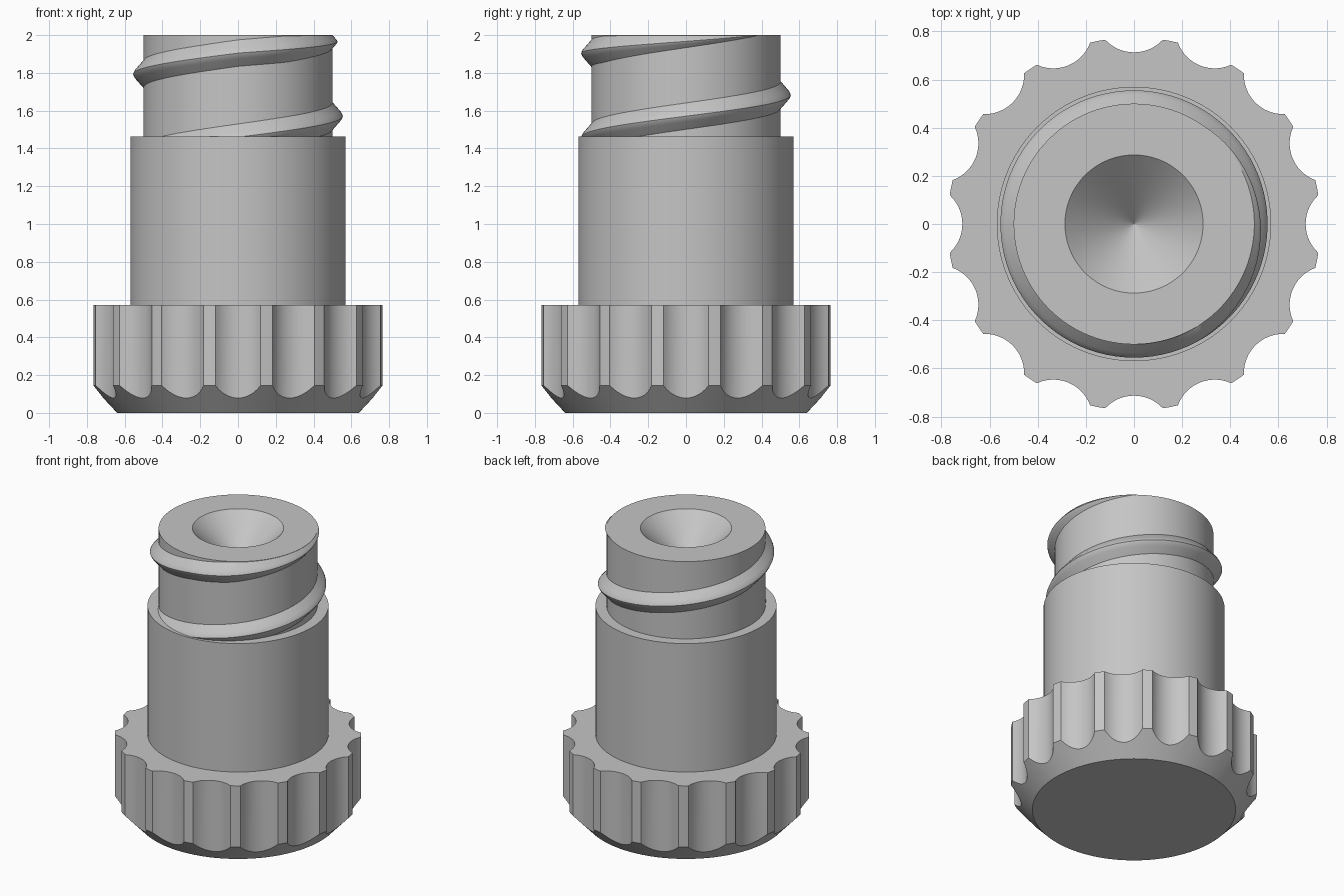
import bpy, bmesh, math

if "Cube" in bpy.data.objects:
    bpy.data.objects.remove(bpy.data.objects["Cube"])

grey = bpy.data.materials.new("plain_grey")
grey.diffuse_color = (0.56, 0.56, 0.56, 1)
grey.use_nodes = True
grey.node_tree.nodes["Principled BSDF"].inputs["Base Color"].default_value = grey.diffuse_color


def skin(name, rings, closed_rows=True, caps=True):
    """Join successive rings of points with quads, cap the ends and shade."""
    bm = bmesh.new()
    rows = [[bm.verts.new(p) for p in ring] for ring in rings]
    n = len(rows[0])
    for a, b in zip(rows, rows[1:]):
        for i in range(n if closed_rows else n - 1):
            j = (i + 1) % n
            bm.faces.new((a[i], a[j], b[j], b[i]))
    if caps:
        bm.faces.new(rows[0][::-1])
        bm.faces.new(rows[-1])
    bmesh.ops.remove_doubles(bm, verts=bm.verts, dist=1e-6)
    bmesh.ops.recalc_face_normals(bm, faces=bm.faces)
    mesh = bpy.data.meshes.new(name)
    bm.to_mesh(mesh)
    bm.free()
    mesh.materials.append(grey)
    ob = bpy.data.objects.new(name, mesh)
    bpy.context.collection.objects.link(ob)
    bpy.ops.object.select_all(action='DESELECT')
    ob.select_set(True)
    bpy.context.view_layer.objects.active = ob
    bpy.ops.object.shade_smooth_by_angle(angle=math.radians(30))
    return ob


def circle(r, z, n=96):
    return [(r * math.cos(math.tau * i / n), r * math.sin(math.tau * i / n), z)
            for i in range(n)]


# Grip: 16 round scallops between narrow teeth, with a conical bottom chamfer
TEETH, R_OUT, R_BOT, Z_CHAM, Z_TOP = 16, 0.775, 0.64, 0.145, 0.571
CUT_R, CUT_C = 0.163, 0.876
half = math.asin(0.12 / CUT_R)
outline = []                                    # (angle, radius)
for k in range(TEETH):
    base = math.tau * k / TEETH
    for i in range(13):
        f = half * (i / 6 - 1)
        x, y = CUT_C - CUT_R * math.cos(f), CUT_R * math.sin(f)
        outline.append((base + math.atan2(y, x), math.hypot(x, y)))
    outline.append((base + math.pi / TEETH, R_OUT))


def grip_ring(radius, height):
    return [(radius(r) * math.cos(a), radius(r) * math.sin(a), height(r))
            for a, r in outline]


skin("grip", [
    grip_ring(lambda r: R_BOT, lambda r: 0),
    grip_ring(lambda r: r, lambda r: Z_CHAM * (r - R_BOT) / (R_OUT - R_BOT)),
    grip_ring(lambda r: r, lambda r: Z_TOP)])

# Barrel and neck: lathed profile ending in the conical recess
profile = [(0.57, 0.5), (0.57, 1.463), (0.5, 1.463), (0.5, 2.0), (0.287, 2.0)]
body = [circle(r, z) for r, z in profile]
body.append(circle(0.0005, 1.73))
skin("barrel_and_neck", body)

# Thread: rounded ridge swept up the neck, fading out at the top rim
section = [(-0.01, -0.08), (0, -0.07), (0.036, -0.029), (0.049, -0.014), (0.055, 0),
           (0.049, 0.014), (0.036, 0.029), (0, 0.07), (-0.01, 0.08)]
sweep = []
for deg in range(-150, 415, 4):
    if deg <= 270:
        zc = 1.571 + 0.445 * deg / 360
    else:
        zc = 1.905 + 0.1 * (deg - 270) / 145
    s = 1 - max(0, (deg - 300) / 115)
    a = math.radians(deg)
    sweep.append([((0.5 + s * dr) * math.cos(a), (0.5 + s * dr) * math.sin(a),
                   min(zc + s * dz, 1.999)) for dr, dz in section])
skin("thread", sweep)
